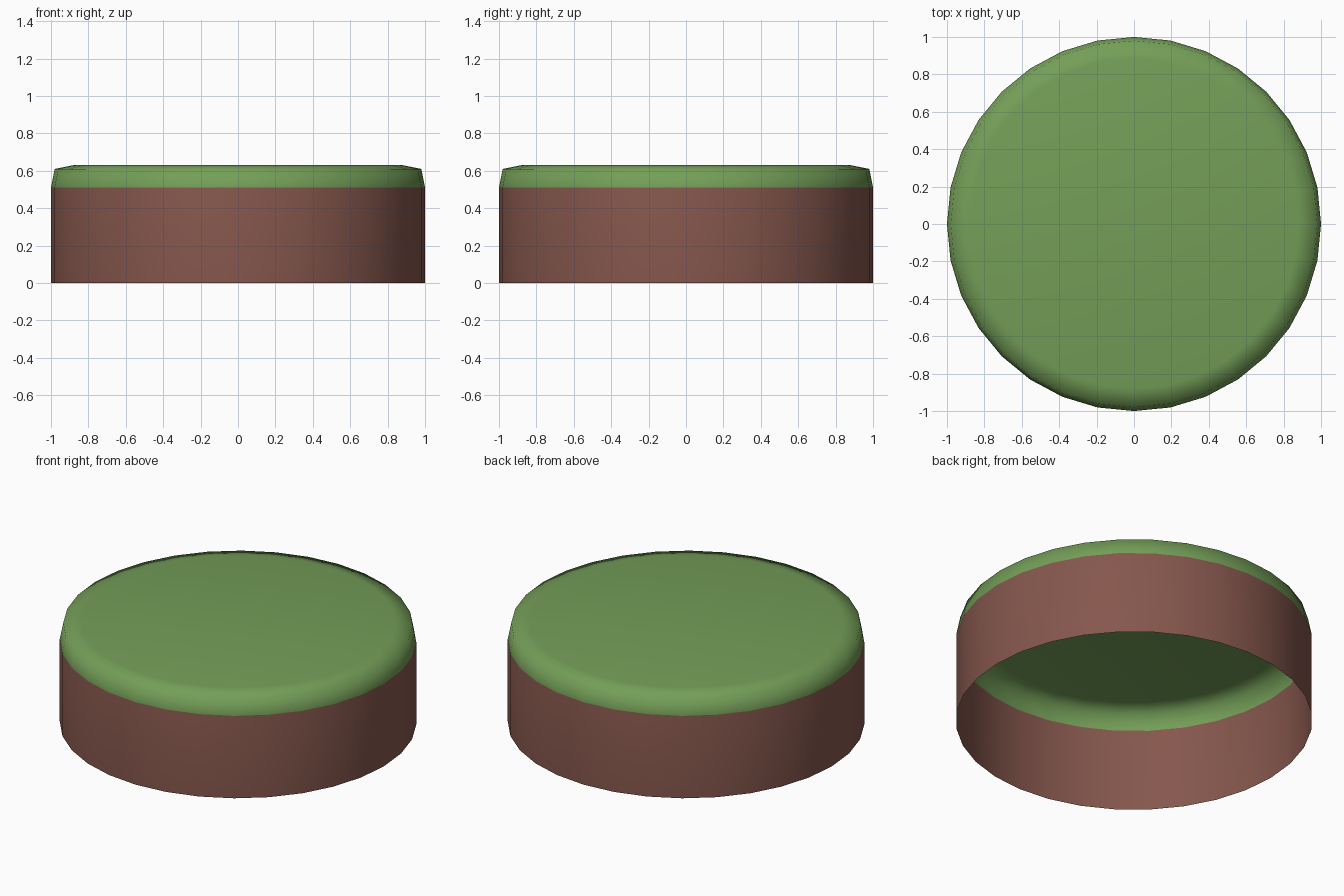
import bpy, bmesh, math

if "Cube" in bpy.data.objects:
    bpy.data.objects.remove(bpy.data.objects["Cube"])

SIDES = 32
# Profile from the open bottom rim up to the rounded grass edge (radius, z)
PROFILE = [(1.0, 0.0), (1.0, 0.51), (0.98, 0.61), (0.88, 0.63)]


def material(name, rgb):
    m = bpy.data.materials.new(name)
    m.diffuse_color = (*rgb, 1.0)
    m.use_nodes = True
    m.node_tree.nodes["Principled BSDF"].inputs["Base Color"].default_value = m.diffuse_color
    return m


bm = bmesh.new()
rings = []
for r, z in PROFILE:
    rings.append([bm.verts.new((r * math.cos(2 * math.pi * i / SIDES),
                                r * math.sin(2 * math.pi * i / SIDES), z))
                  for i in range(SIDES)])

# Wall: earth band below, grass bands above
for k in range(len(rings) - 1):
    lo, hi = rings[k], rings[k + 1]
    for i in range(SIDES):
        j = (i + 1) % SIDES
        f = bm.faces.new((lo[i], lo[j], hi[j], hi[i]))
        f.material_index = 0 if k == 0 else 1
        f.smooth = True

# Flat grass top; the underside stays open
top = bm.faces.new(rings[-1])
top.material_index = 1
top.smooth = True

mesh = bpy.data.meshes.new("round_ground_block")
bm.to_mesh(mesh)
bm.free()
mesh.materials.append(material("earth brown", (0.235, 0.095, 0.074)))
mesh.materials.append(material("grass green", (0.175, 0.345, 0.098)))
block = bpy.data.objects.new("round_ground_block", mesh)
bpy.context.collection.objects.link(block)
